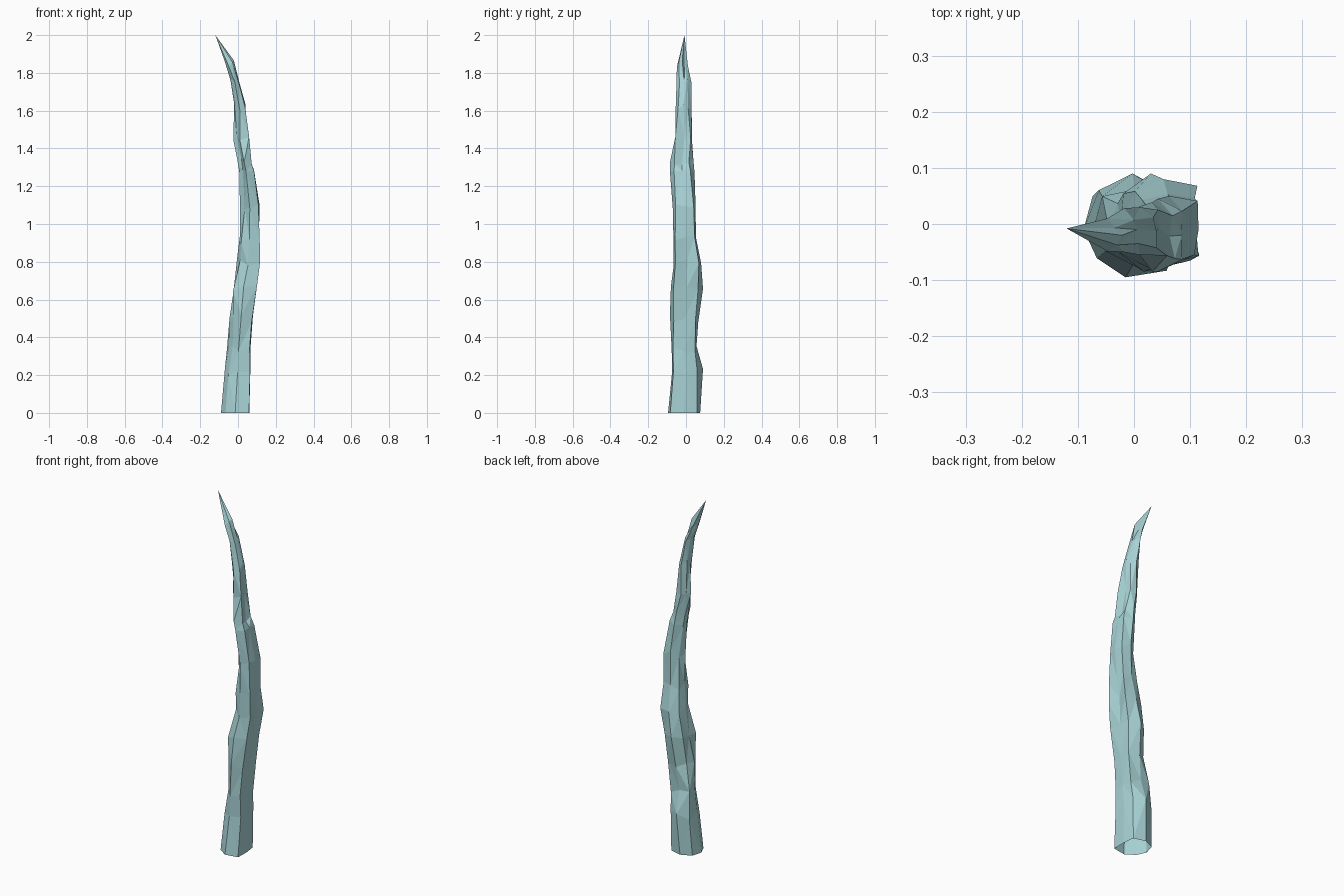
import bpy, bmesh, random
from math import sqrt

random.seed(4)
R2 = sqrt(2)

# Eight-sided cross-sections: height, then min/max extent along x, y and both diagonals
SECTIONS = [
    (0.00, -.090, .060, -.095, .075, -.090, .077, -.100, .087),
    (0.22, -.070, .065, -.090, .090, -.070, .080, -.097, .087),
    (0.34, -.060, .065, -.090, .070, -.050, .077, -.097, .075),
    (0.50, -.045, .080, -.085, .065, -.055, .090, -.097, .050),
    (0.66, -.035, .095, -.080, .090, -.055, .112, -.117, .067),
    (0.80, -.005, .110, -.065, .080, -.015, .128, -.122, .040),
    (0.92, .010, .110, -.070, .065, -.020, .112, -.122, .020),
    (1.10, .010, .115, -.070, .050, .000, .113, -.115, .010),
    (1.28, .000, .085, -.085, .045, -.010, .090, -.105, .005),
    (1.33, .000, .065, -.085, .042, -.010, .062, -.095, .008),
    (1.45, -.025, .045, -.055, .040, -.025, .048, -.085, .015),
    (1.62, -.020, .040, -.055, .030, -.035, .040, -.067, .025),
    (1.75, -.040, .005, -.050, .030, -.045, .005, -.030, .030),
    (1.85, -.075, -.020, -.050, .010, -.070, -.025, -.005, .045),
]
TIP = (-.12, -.008, 2.0)


def ring_points(z, x0, x1, y0, y1, h0, h1, g0, g1):
    cx, cy = (x0 + x1) / 2, (y0 + y1) / 2
    hc, gc = (cx + cy) / R2, (cy - cx) / R2
    diag = lambda h, g: ((h - g) / R2, (h + g) / R2)
    pts = [(x1, cy), diag(h1, gc), (cx, y1), diag(hc, g1),
           (x0, cy), diag(h0, gc), (cx, y0), diag(hc, g0)]
    rough = 0 if z == 0 else 1
    out = []
    for x, y in pts:
        k = 1 - rough * random.choice((0, 0, 0, .05, .18))   # chipped dents
        dz = rough * random.uniform(-.02, .02)
        out.append((cx + (x - cx) * k, cy + (y - cy) * k, z + dz))
    return out


# Crooked tapering spike, open at the base
bm = bmesh.new()
rings = [[bm.verts.new(p) for p in ring_points(*s)] for s in SECTIONS]
for a, b in zip(rings, rings[1:]):
    for i in range(8):
        j = (i + 1) % 8
        bm.faces.new((a[i], a[j], b[j], b[i]))
tip = bm.verts.new(TIP)
for i in range(8):
    bm.faces.new((rings[-1][i], rings[-1][(i + 1) % 8], tip))
bmesh.ops.triangulate(bm, faces=bm.faces[:])
bmesh.ops.recalc_face_normals(bm, faces=bm.faces[:])

mesh = bpy.data.meshes.new("spike")
bm.to_mesh(mesh)
bm.free()
spike = bpy.data.objects.new("spike", mesh)
bpy.context.collection.objects.link(spike)

# Pale teal colour
mat = bpy.data.materials.new("pale_teal")
mat.diffuse_color = (0.40, 0.66, 0.68, 1)
mesh.materials.append(mat)
